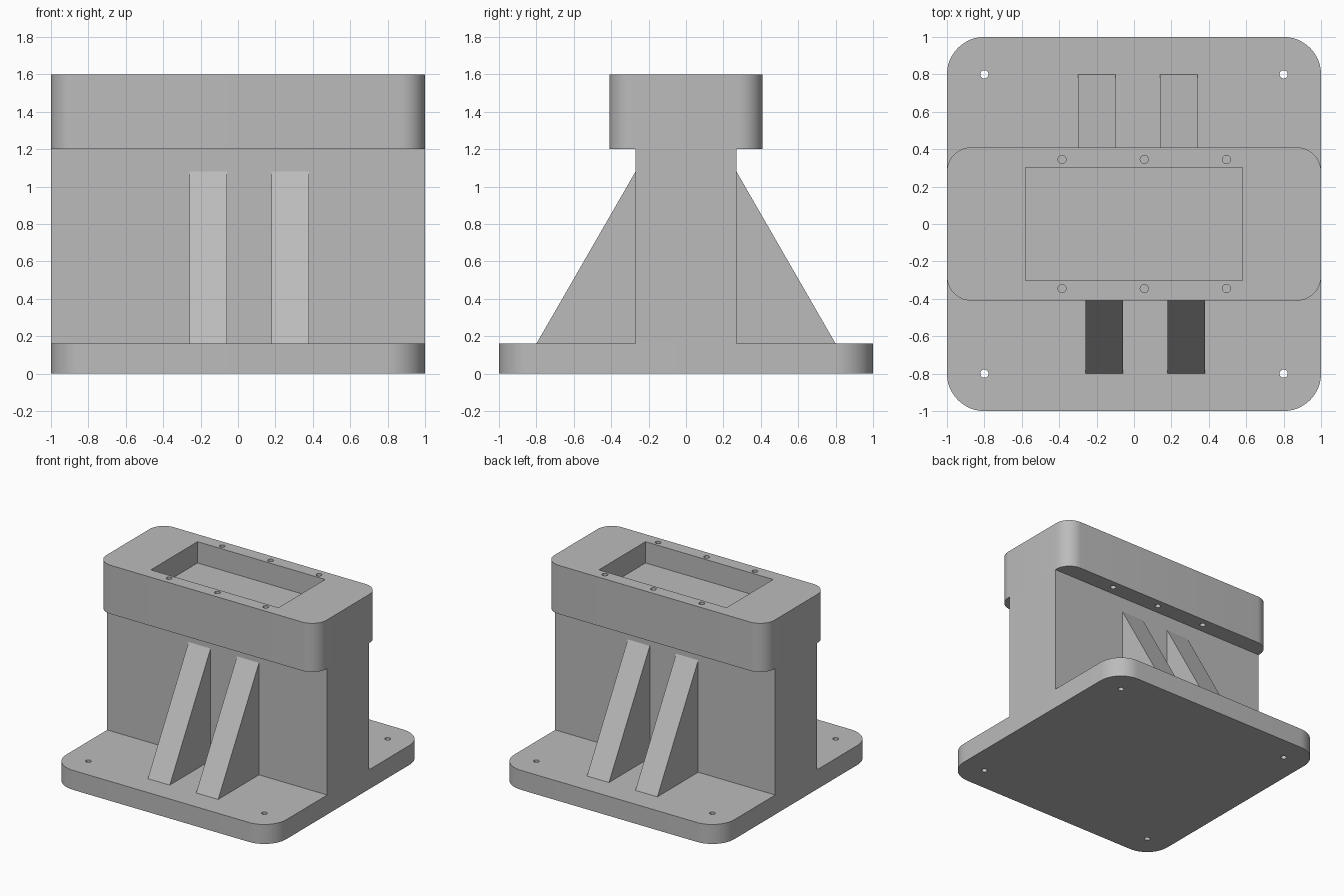
import bpy, bmesh, math
from mathutils import Matrix, Vector

if "Cube" in bpy.data.objects:
    bpy.data.objects.remove(bpy.data.objects["Cube"], do_unlink=True)

GREY = (0.5, 0.5, 0.5, 1)
metal = bpy.data.materials.new("plain_grey")
metal.use_nodes = True
metal.diffuse_color = GREY
metal.node_tree.nodes["Principled BSDF"].inputs["Base Color"].default_value = GREY

BASE_TOP, HEAD_BOTTOM, TOP = 0.16, 1.2, 1.6
WALL_Y, HEAD_Y = 0.27, 0.41
HOLE_R = 0.022


def finish(name, bm):
    bmesh.ops.recalc_face_normals(bm, faces=bm.faces)
    mesh = bpy.data.meshes.new(name)
    bm.to_mesh(mesh)
    bm.free()
    mesh.materials.append(metal)
    obj = bpy.data.objects.new(name, mesh)
    bpy.context.collection.objects.link(obj)
    return obj


def block(name, half_x, half_y, z0, z1, radius=0):
    """Box with optionally rounded vertical corners."""
    bm = bmesh.new()
    size = Matrix.Diagonal((2 * half_x, 2 * half_y, z1 - z0, 1))
    bmesh.ops.create_cube(bm, size=1, matrix=Matrix.Translation((0, 0, (z0 + z1) / 2)) @ size)
    if radius:
        upright = [e for e in bm.edges
                   if abs(e.verts[0].co.z - e.verts[1].co.z) > 0.01]
        bmesh.ops.bevel(bm, geom=upright, offset=radius, segments=12,
                        profile=0.5, affect='EDGES')
    return finish(name, bm)


def drills(name, points, z0, z1):
    """Row of cylinders used to cut bolt holes."""
    bm = bmesh.new()
    for x, y in points:
        bmesh.ops.create_cone(bm, cap_ends=True, segments=24, radius1=HOLE_R, radius2=HOLE_R,
                              depth=z1 - z0, matrix=Matrix.Translation((x, y, (z0 + z1) / 2)))
    return finish(name, bm)


def activate(obj):
    bpy.ops.object.select_all(action='DESELECT')
    obj.select_set(True)
    bpy.context.view_layer.objects.active = obj


def cut(obj, cutter):
    cutter.hide_render = True
    mod = obj.modifiers.new("cut", 'BOOLEAN')
    mod.operation, mod.solver, mod.object = 'DIFFERENCE', 'EXACT', cutter
    activate(obj)
    bpy.ops.object.modifier_apply(modifier=mod.name)
    bpy.data.objects.remove(cutter, do_unlink=True)


def rib(name, x0, side):
    """Triangular gusset between the column and the base."""
    bm = bmesh.new()
    profile = [(WALL_Y, BASE_TOP), (0.8, BASE_TOP), (WALL_Y, 1.08)]
    face = bm.faces.new([bm.verts.new((x0, side * y, z)) for y, z in profile])
    moved = bmesh.ops.extrude_face_region(bm, geom=[face])["geom"]
    bmesh.ops.translate(bm, vec=Vector((0.2, 0, 0)),
                        verts=[v for v in moved if isinstance(v, bmesh.types.BMVert)])
    return finish(name, bm)


# Base plate with four bolt holes
base = block("base_plate", 1, 1, 0, BASE_TOP, 0.2)
cut(base, drills("base_drills", [(x, y) for x in (-0.8, 0.8) for y in (-0.8, 0.8)],
                 -0.1, 0.3))

# Central column
block("column", 1, WALL_Y, BASE_TOP, HEAD_BOTTOM)

# Head block with a shallow pocket and six bolt holes
head = block("head_block", 1, HEAD_Y, HEAD_BOTTOM, TOP, 0.13)
cut(head, block("pocket_cutter", 0.58, 0.303, TOP - 0.175, TOP + 0.1))
cut(head, drills("head_drills", [(x, y) for x in (-0.385, 0.055, 0.495)
                                 for y in (-0.345, 0.345)], 1.1, 1.7))

# Ribs, slightly staggered front to back
for side, word, shift in ((-1, "front", 0), (1, "back", -0.04)):
    rib(word + "_right_rib", -0.26 + shift, side)
    rib(word + "_left_rib", 0.18 + shift, side)

# Smooth rounded corners, keep the edges crisp
for obj in (base, head):
    activate(obj)
    bpy.ops.object.shade_smooth_by_angle(angle=math.radians(30))
